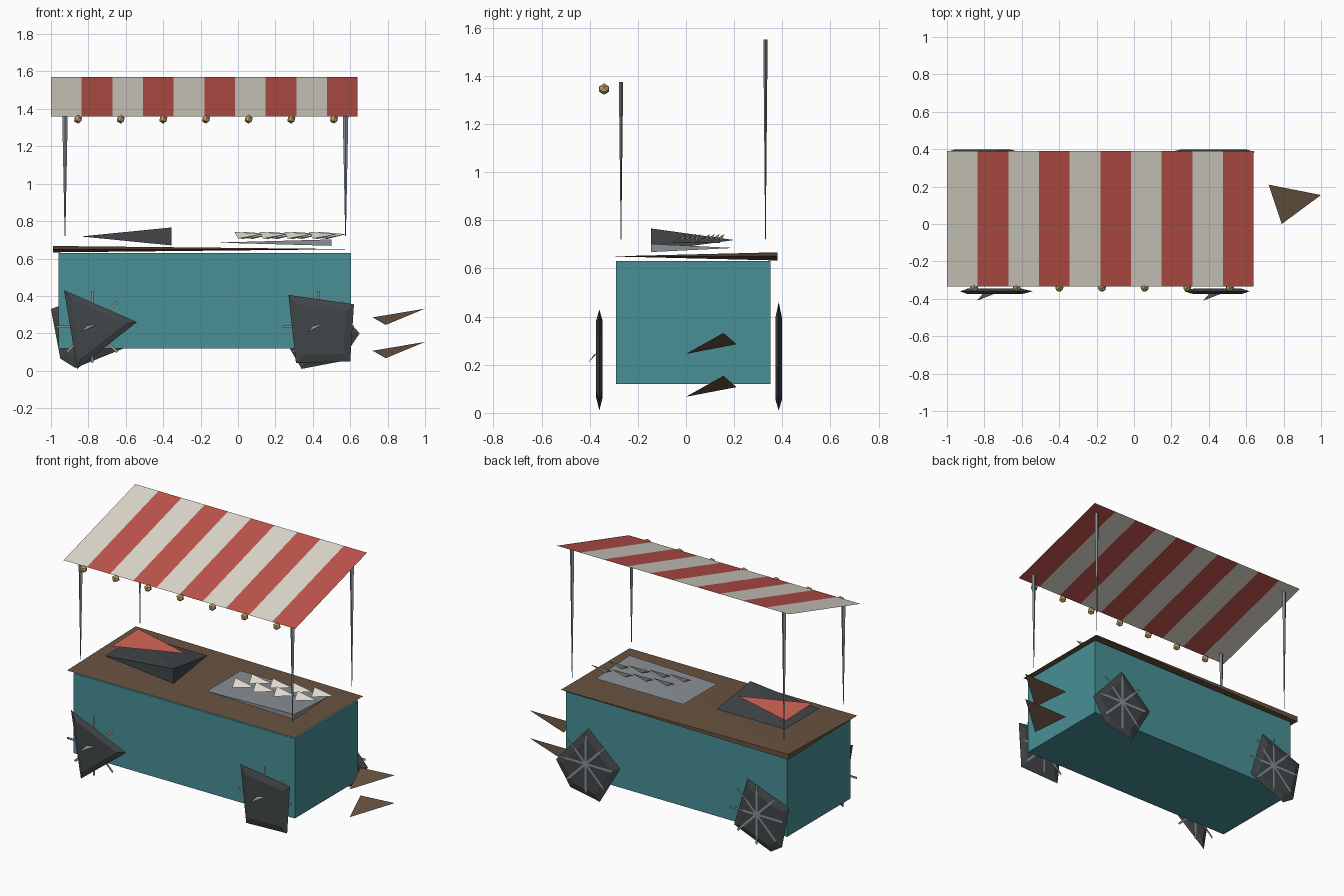
import bpy, bmesh, math
from mathutils import Vector

if "Cube" in bpy.data.objects:
    bpy.data.objects.remove(bpy.data.objects["Cube"])


def material(name, r, g, b):
    lin = [((c / 255 + 0.055) / 1.055) ** 2.4 for c in (r, g, b)] + [1.0]
    m = bpy.data.materials.new(name)
    m.use_nodes = True
    m.diffuse_color = lin
    m.node_tree.nodes["Principled BSDF"].inputs["Base Color"].default_value = lin
    return m


CREAM = material("cream", 222, 218, 206)
RED = material("awning red", 192, 84, 76)
TEAL = material("teal", 72, 144, 150)
BROWN = material("wood brown", 105, 83, 65)
DARK = material("dark iron", 66, 70, 72)
STEEL = material("steel", 138, 144, 149)
EMBER = material("ember red", 214, 101, 89)
GOLD = material("bulb gold", 212, 176, 114)


def build(name, verts, faces, *mats):
    me = bpy.data.meshes.new(name)
    me.from_pydata(verts, [], faces)
    for m in mats:
        me.materials.append(m)
    ob = bpy.data.objects.new(name, me)
    bpy.context.collection.objects.link(ob)
    return ob


def finish(name, bm, mat):
    bmesh.ops.recalc_face_normals(bm, faces=bm.faces)
    ob = build(name, [], [], mat)
    bm.to_mesh(ob.data)
    bm.free()
    return ob


def box(name, lo, hi, mat):
    bm = bmesh.new()
    bmesh.ops.create_cube(bm, size=1)
    lo, hi = Vector(lo), Vector(hi)
    for v in bm.verts:
        v.co = (lo + hi) / 2 + v.co * (hi - lo)
    return finish(name, bm, mat)


def wedge_slab(name, thick, thin, z, half, mat):
    """Slab that is thick at one corner and pinched at the other three."""
    (x, y), (u, v) = thick, thin
    pts = [(x, y, z - half), (x, y, z + half), (u, y, z), (u, v, z), (x, v, z)]
    faces = [(1, 2, 3), (1, 3, 4), (0, 3, 2), (0, 4, 3), (0, 2, 1), (0, 1, 4)]
    bm = bmesh.new()
    bv = [bm.verts.new(p) for p in pts]
    for f in faces:
        bm.faces.new([bv[i] for i in f])
    return finish(name, bm, mat)


# Cabinet and countertop
box("cabinet", (-0.96, -0.29, 0.12), (0.605, 0.35, 0.63), TEAL)
wedge_slab("countertop", (-0.99, 0.38), (0.62, -0.315), 0.65, 0.017, BROWN)

# Grill tray with ember sheet, and steel serving plate
wedge_slab("grill_tray", (-0.355, -0.145), (-0.84, 0.2), 0.718, 0.048, DARK)
build("embers", [(-0.825, -0.1, 0.767), (-0.413, 0.065, 0.767), (-0.835, 0.185, 0.767)],
      [(0, 1, 2)], EMBER)
wedge_slab("serving_plate", (0.5, -0.145), (-0.12, 0.2), 0.685, 0.017, STEEL)

# Food shards on the plate
for i in range(8):
    x, y = -0.02 + 0.133 * (i // 2) + 0.05 * (i % 2), -0.03 + 0.1 * (i % 2) + 0.02 * (i // 2)
    z = 0.725
    build(f"food_{i + 1}",
          [(x, y + 0.03, z + 0.018), (x + 0.02, y - 0.03, z - 0.018),
           (x + 0.15, y + 0.01, z + 0.005), (x + 0.05, y + 0.01, z - 0.02)],
          [(0, 1, 2), (0, 3, 1), (1, 3, 2), (0, 2, 3)], CREAM)

# Striped awning: one sloping sheet
N, X0, X1 = 10, -1.0, 0.64
verts = []
for i in range(N + 1):
    x = X0 + (X1 - X0) * i / N
    verts += [(x, -0.335, 1.36), (x, 0.39, 1.57)]
awning = build("awning", verts, [(2 * i, 2 * i + 2, 2 * i + 3, 2 * i + 1) for i in range(N)],
               CREAM, RED)
for p in awning.data.polygons:
    p.material_index = p.index % 2

# Tapered awning poles
for side, x in (("right", -0.925), ("left", 0.575)):
    for end, y, top in (("front", -0.27, 1.375), ("back", 0.33, 1.55)):
        bm = bmesh.new()
        h = top - 0.72
        bmesh.ops.create_cone(bm, cap_ends=True, segments=4, radius1=0.002, radius2=0.015, depth=h)
        for v in bm.verts:
            v.co = (v.co.x + x, v.co.y * 0.6 + y, v.co.z + 0.72 + h / 2)
        finish(f"{end}_{side}_pole", bm, STEEL)

# Hanging bulbs along the front edge
for i in range(7):
    bm = bmesh.new()
    bmesh.ops.create_icosphere(bm, subdivisions=1, radius=0.024)
    for v in bm.verts:
        v.co += Vector((-0.855 + 0.228 * i, -0.34, 1.345))
    finish(f"bulb_{i + 1}", bm, GOLD)


# Wheels: rough faceted discs with thin spokes
def wheel(name, outline, y, hub_x, spoke_y):
    n = len(outline)
    cx = sum(p[0] for p in outline) / n
    cz = sum(p[1] for p in outline) / n
    bm = bmesh.new()
    rings = []
    for k, dy in ((0.75, -0.014), (1, 0), (0.75, 0.014)):
        rings.append([bm.verts.new((cx + (x - cx) * k, y + dy, cz + (z - cz) * k))
                      for x, z in outline])
    for a, b in zip(rings, rings[1:]):
        for i in range(n):
            j = (i + 1) % n
            bm.faces.new((a[i], a[j], b[j], b[i]))
    bm.faces.new(rings[0])
    bm.faces.new(rings[-1])
    finish(name, bm, DARK)

    bm = bmesh.new()
    for i in range(8):
        a = i * math.pi / 4
        d = Vector((math.cos(a), 0, math.sin(a)))
        s = Vector((-d.z, 0, d.x)) * 0.007
        hub = Vector((hub_x, spoke_y, 0.235))
        q = [hub + s, hub - s, hub + d * 0.19 - s, hub + d * 0.19 + s]
        bm.faces.new([bm.verts.new(p) for p in q])
    finish(name + "_spokes", bm, STEEL)


HUB_R, HUB_L = -0.78, 0.43
wheel("front_right_wheel", [(-0.93, 0.43), (-0.54, 0.26), (-0.86, 0.01)], -0.36, HUB_R, -0.343)
wheel("front_left_wheel", [(0.27, 0.405), (0.62, 0.355), (0.6, 0.05), (0.31, 0.04)],
      -0.36, HUB_L, -0.343)
wheel("back_right_wheel", [(-0.705, 0.44), (-1, 0.33), (-0.95, 0.065), (-0.87, 0.015), (-0.61, 0.12)],
      0.385, HUB_R, 0.402)
wheel("back_left_wheel", [(0.42, 0.46), (0.195, 0.26), (0.34, 0.01), (0.55, 0.05), (0.65, 0.2)],
      0.385, HUB_L, 0.402)

# Pointed hub caps on the front wheels
for side, x in (("right", HUB_R), ("left", HUB_L)):
    build(f"{side}_hub_cap", [(x - 0.06, -0.41, 0.205), (x + 0.03, -0.375, 0.25), (x - 0.03, -0.375, 0.24)],
          [(0, 1, 2)], STEEL)

# Push handles: two flat triangular blades
for level, dz in (("upper", 0), ("lower", -0.178)):
    build(f"{level}_handle",
          [(0.72, 0.21, 0.285 + dz), (0.79, 0, 0.245 + dz), (1.0, 0.155, 0.332 + dz)],
          [(0, 1, 2)], BROWN)
